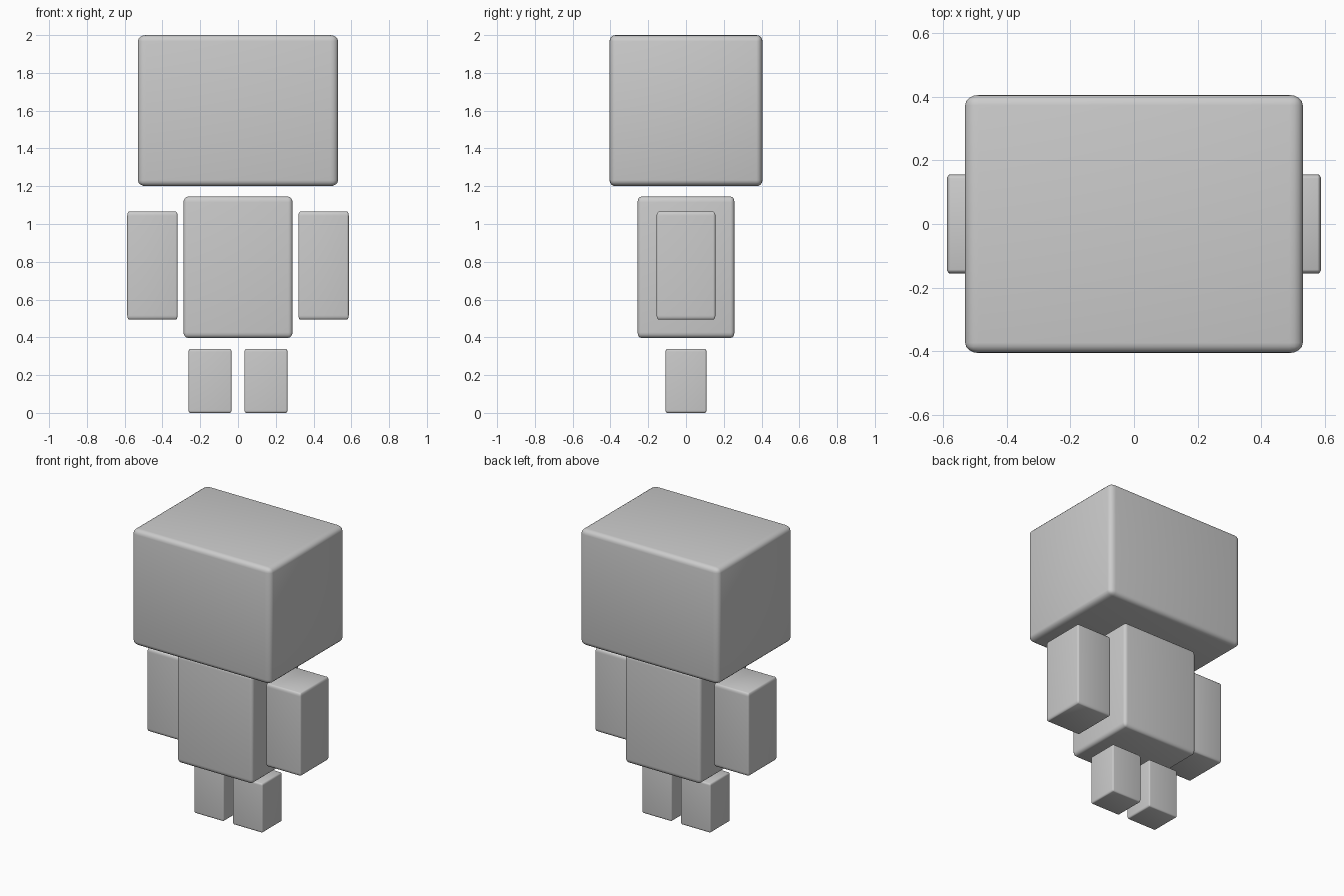
import bpy, bmesh

if "Cube" in bpy.data.objects:
    bpy.data.objects.remove(bpy.data.objects["Cube"])

grey = bpy.data.materials.new("plain grey")
grey.diffuse_color = (0.6, 0.6, 0.6, 1)
grey.use_nodes = True
grey.node_tree.nodes["Principled BSDF"].inputs["Base Color"].default_value = grey.diffuse_color


def rounded_block(name, center, size, rounding=0.04):
    """Cube rounded at unit size, then stretched so the rounding stretches too."""
    bm = bmesh.new()
    bmesh.ops.create_cube(bm, size=1)
    bmesh.ops.bevel(bm, geom=bm.edges[:], offset=rounding, segments=4,
                    profile=0.5, affect='EDGES')
    bmesh.ops.scale(bm, vec=size, verts=bm.verts)
    for face in bm.faces:
        face.smooth = True
    mesh = bpy.data.meshes.new(name)
    bm.to_mesh(mesh)
    bm.free()
    mesh.materials.append(grey)
    obj = bpy.data.objects.new(name, mesh)
    obj.location = center
    bpy.context.collection.objects.link(obj)
    return obj


# Head and torso
rounded_block("head", (0, 0, 1.6), (1.06, 0.81, 0.8))
rounded_block("torso", (0, 0, 0.771), (0.577, 0.513, 0.748))

# Floating arms and legs, one pair each
for side, label in ((-1, "right"), (1, "left")):
    rounded_block(label + "_arm", (side * 0.453, 0, 0.78), (0.267, 0.311, 0.572))
    rounded_block(label + "_leg", (side * 0.148, 0, 0.169), (0.227, 0.216, 0.338))
